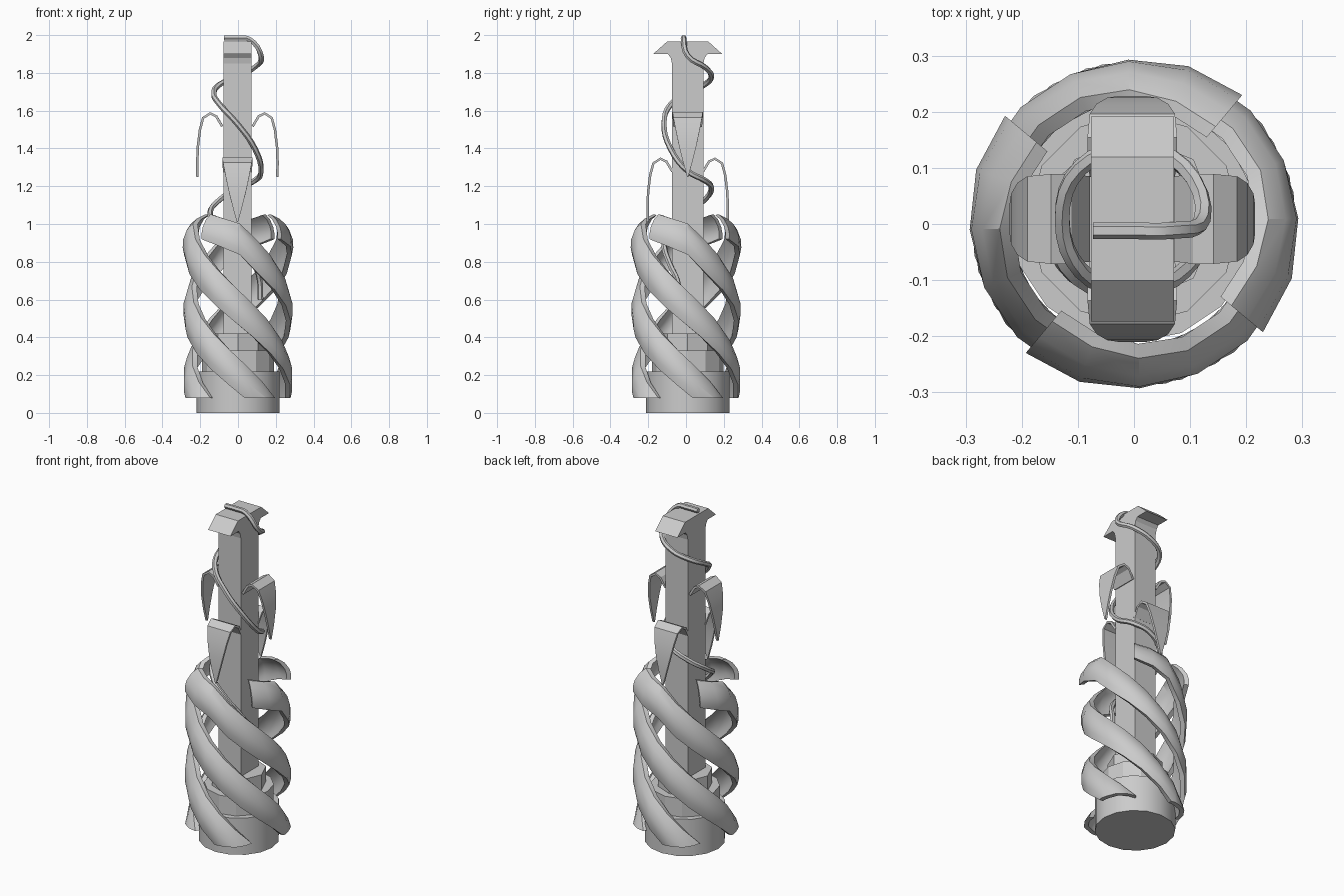
import bpy, bmesh, math
from mathutils import Vector, Matrix

cube = bpy.data.objects.get("Cube")
if cube:
    bpy.data.objects.remove(cube, do_unlink=True)

grey = bpy.data.materials.new("plain grey")
grey.use_nodes = True
grey.diffuse_color = (0.6, 0.6, 0.6, 1)
grey.node_tree.nodes["Principled BSDF"].inputs["Base Color"].default_value = (0.6, 0.6, 0.6, 1)

CX, CY = -0.003, 0.009  # axis of the core


def finish(name, bm, smooth=True):
    bmesh.ops.recalc_face_normals(bm, faces=bm.faces)
    me = bpy.data.meshes.new(name)
    bm.to_mesh(me)
    bm.free()
    me.materials.append(grey)
    ob = bpy.data.objects.new(name, me)
    bpy.context.collection.objects.link(ob)
    if smooth:
        bpy.ops.object.select_all(action='DESELECT')
        ob.select_set(True)
        bpy.context.view_layer.objects.active = ob
        bpy.ops.object.shade_smooth_by_angle(angle=math.radians(30))


def loft(bm, rings):
    """Skin a list of closed rings of points and cap both ends."""
    loops = [[bm.verts.new(p) for p in ring] for ring in rings]
    for a, b in zip(loops, loops[1:]):
        for i in range(len(a)):
            j = (i + 1) % len(a)
            bm.faces.new((a[i], a[j], b[j], b[i]))
    bm.faces.new(loops[0])
    bm.faces.new(loops[-1])


def drum(name, radius, z0, z1, sides):
    bm = bmesh.new()
    bmesh.ops.create_cone(bm, cap_ends=True, segments=sides, radius1=radius, radius2=radius,
                          depth=z1 - z0, matrix=Matrix.Translation((0, CY, (z0 + z1) / 2)))
    finish(name, bm, sides > 12)


# Stepped base
drum("base_drum", 0.22, 0, 0.22, 16)
drum("middle_step", 0.19, 0.22, 0.33, 12)
drum("upper_step", 0.15, 0.33, 0.42, 8)

# Square post with hammer-like head, one extruded profile
half = [(0.083, 0.4), (0.083, 1.85), (0.09, 1.88), (0.105, 1.9), (0.183, 1.9), (0.11, 1.965)]
outline = half + [(-y, z) for y, z in reversed(half)]
bm = bmesh.new()
loft(bm, [[(CX + x, CY + y, z) for y, z in outline] for x in (-0.074, 0.074)])
finish("post_and_head", bm, False)

# Drooping pointed leaves, a high pair and a low pair
leaf = [(0.075, 0.27, 0.076), (0.108, 0.325, 0.08), (0.145, 0.342, 0.08), (0.187, 0.315, 0.076),
        (0.205, 0.25, 0.064), (0.216, 0.16, 0.045), (0.219, 0.08, 0.025), (0.218, 0.0, 0.003)]


def make_leaf(name, angle, z0):
    bm = bmesh.new()
    rings = []
    for i, (r, z, w) in enumerate(leaf):
        a, b = leaf[max(i - 1, 0)], leaf[min(i + 1, len(leaf) - 1)]
        n = Vector((b[1] - a[1], 0, a[0] - b[0])).normalized() * 0.013
        p = Vector((r, 0, z))
        side = Vector((0, w, 0))
        rings.append([p - side, p + side, p + n + side, p + n - side])
    loft(bm, rings)
    bm.transform(Matrix.Translation((CX, CY, z0)) @ Matrix.Rotation(angle, 4, 'Z'))
    finish(name, bm)


for name, deg, z0 in (("left_leaf", 0, 1.25), ("back_leaf", 90, 1.01),
                      ("right_leaf", 180, 1.25), ("front_leaf", 270, 1.01)):
    make_leaf(name, math.radians(deg), z0)

# Four curved ribbons spiralling down round the core, cut level at the foot
outer = [(0.245, 0.092), (0.274, 0.055), (0.29, 0.0), (0.29, -0.05), (0.28, -0.092)]
section = outer + [(r - 0.026, z * 0.95) for r, z in reversed(outer)]
tips = [(0.985, 0.72, 0.2), (0.955, 0.8, 0.15), (0.92, 0.9, 0.06)]  # height, size, inward lean


def make_ribbon(name, turn):
    bm = bmesh.new()
    rings = []
    for i in range(15):
        deg = 230 + i * 21
        if i < len(tips):
            z, size, lean = tips[i]
        else:
            z, size, lean = 0.92 - 0.36 * (deg - 270) / 90, 1, 0
        a = math.radians(deg + turn)
        rings.append([((r - lean * h) * math.cos(a), (r - lean * h) * math.sin(a), z + h * size)
                      for r, h in section])
    loft(bm, rings)
    cut = bmesh.ops.bisect_plane(bm, geom=bm.verts[:] + bm.edges[:] + bm.faces[:],
                                 plane_co=(0, 0, 0.08), plane_no=(0, 0, -1), clear_outer=True)
    edges = [e for e in cut["geom_cut"] if isinstance(e, bmesh.types.BMEdge)]
    bmesh.ops.holes_fill(bm, edges=edges)
    finish(name, bm)


for k in range(4):
    make_ribbon("ribbon_%d" % (k + 1), 90 * k)

# Thin cord lying over the head and winding down the post
points = [Vector((x, -0.012, z)) for x, z in ((-0.073, 1.984), (0, 1.984), (0.06, 1.978))]
winding = [(0, 1.89), (45, 1.83), (90, 1.78), (135, 1.74), (180, 1.69), (225, 1.63), (270, 1.53),
           (315, 1.4), (360, 1.28), (405, 1.23), (450, 1.19), (495, 1.13), (540, 1.06),
           (585, 0.99), (630, 0.89), (675, 0.78), (695, 0.7), (700, 0.6)]
for deg, z in winding:
    a = math.radians(deg)
    r = 0.145 if deg in (540, 585) else 0.125 if deg % 90 == 0 else 0.13
    points.append(Vector((CX + r * math.cos(a), CY + r * math.sin(a), z)))
curve = bpy.data.curves.new("winding_cord", 'CURVE')
curve.dimensions = '3D'
curve.bevel_depth = 0.015
curve.bevel_resolution = 1
curve.resolution_u = 4
curve.use_fill_caps = True
spline = curve.splines.new('BEZIER')
spline.bezier_points.add(len(points) - 1)
for bp, co in zip(spline.bezier_points, points):
    bp.co = co
    bp.handle_left_type = bp.handle_right_type = 'AUTO'
curve.materials.append(grey)
cord = bpy.data.objects.new("winding_cord", curve)
bpy.context.collection.objects.link(cord)
bpy.ops.object.select_all(action='DESELECT')
cord.select_set(True)
bpy.context.view_layer.objects.active = cord
bpy.ops.object.convert(target='MESH')
bpy.ops.object.shade_smooth_by_angle(angle=math.radians(50))
